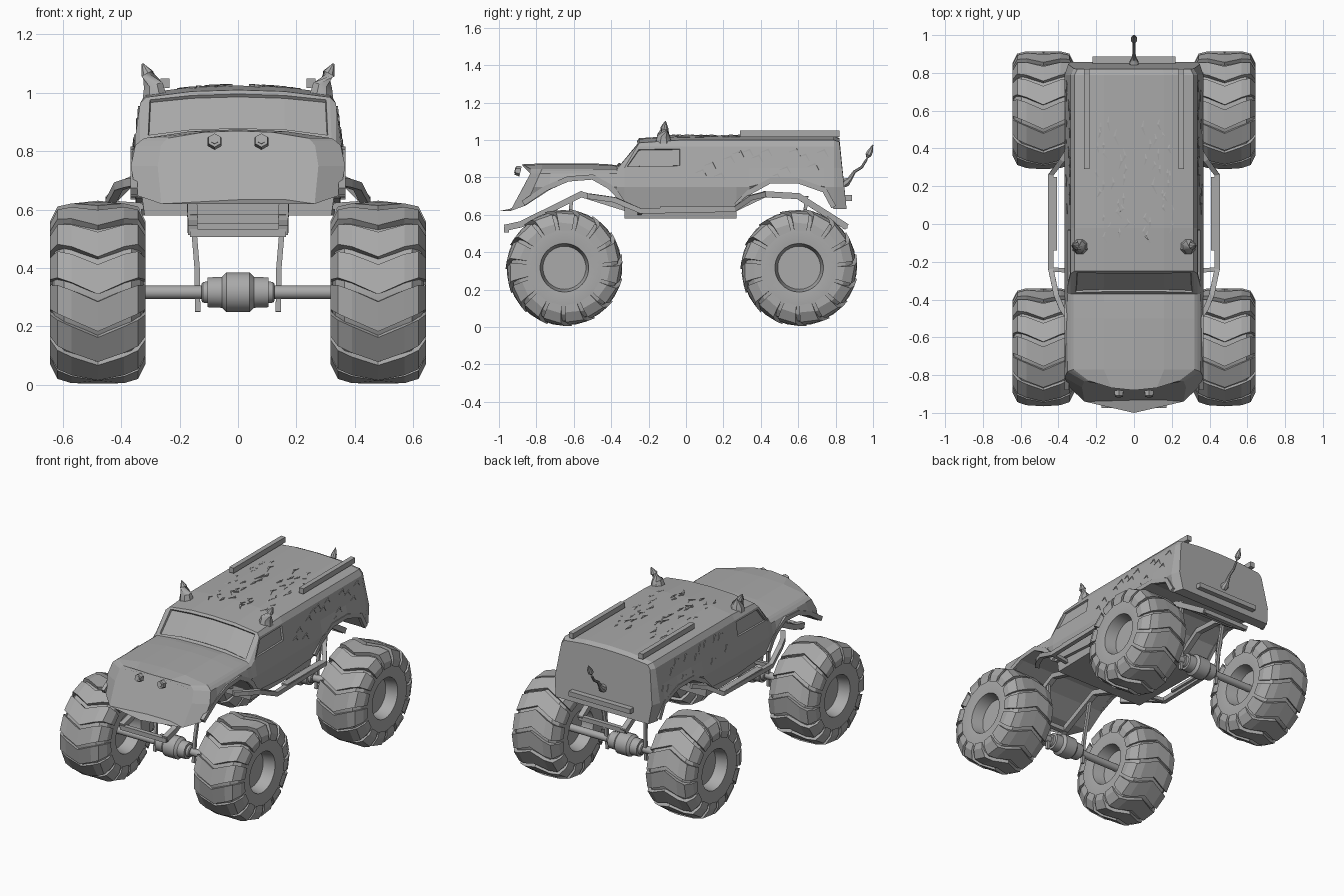
import bpy, bmesh, math, random
from mathutils import Vector

if "Cube" in bpy.data.objects:
    bpy.data.objects.remove(bpy.data.objects["Cube"])

GREY = (0.4, 0.4, 0.4, 1)
mat = bpy.data.materials.new("grey paint")
mat.use_nodes = True
mat.diffuse_color = GREY
mat.node_tree.nodes["Principled BSDF"].inputs["Base Color"].default_value = GREY


def finish(name, bm, smooth=None):
    bmesh.ops.recalc_face_normals(bm, faces=bm.faces)
    mesh = bpy.data.meshes.new(name)
    bm.to_mesh(mesh)
    bm.free()
    mesh.materials.append(mat)
    ob = bpy.data.objects.new(name, mesh)
    bpy.context.collection.objects.link(ob)
    if smooth:
        bpy.ops.object.select_all(action='DESELECT')
        ob.select_set(True)
        bpy.context.view_layer.objects.active = ob
        bpy.ops.object.shade_smooth_by_angle(angle=math.radians(smooth))
    return ob


def loft(bm, rings):
    """Skin closed rings of points and cap both ends; returns faces[span][side]."""
    vs = [[bm.verts.new(p) for p in r] for r in rings]
    n = len(vs[0])
    grid = [[bm.faces.new((a[j], a[(j + 1) % n], b[(j + 1) % n], b[j])) for j in range(n)]
            for a, b in zip(vs, vs[1:])]
    bm.faces.new(vs[0])
    bm.faces.new(vs[-1])
    return grid


def sweep(bm, pts, radii, n=4):
    """Sweep an n-sided section with per-point radius (or width, height) along a path."""
    pts = [Vector(p) for p in pts]
    rings = []
    for i, p in enumerate(pts):
        t = (pts[min(i + 1, len(pts) - 1)] - pts[max(i - 1, 0)]).normalized()
        ref = Vector((0, 0, 1)) if abs(t.z) < 0.9 else Vector((0, 1, 0))
        u = t.cross(ref).normalized()
        v = u.cross(t)
        r = radii[i] if isinstance(radii, list) else radii
        w, h = r if isinstance(r, tuple) else (r, r)
        rings.append([p + u * w * math.cos(a) + v * h * math.sin(a)
                      for a in (math.tau * (k + 0.5) / n for k in range(n))])
    loft(bm, rings)


def rod(name, pts, radii, n=4, sides=(1,), smooth=None):
    bm = bmesh.new()
    for s in sides:
        sweep(bm, [(s * x, y, z) for x, y, z in pts], radii, n)
    return finish(name, bm, smooth)


BOTH = (1, -1)

# Body shell: low y, top y, width scale, underside z, roof edge z, crown, slope start z
HOOD = 0.845
stations = [
    (-1.0, -.88, .75, .62, HOOD, .025, .62), (-.87, -.77, 1, .65, HOOD, .03, .62),
    (-.75, -.72, 1, .73, HOOD, .03, .62), (-.63, -.63, 1, .78, HOOD, .03, .62),
    (-.5, -.5, 1, .79, HOOD, .03, .62), (-.41, -.41, 1, .74, HOOD, .025, .62),
    (-.37, -.37, 1, .70, HOOD, .02, .62), (-.33, -.25, 1, .64, .985, .025, .85),
    (-.02, -.02, 1, .62, 1.0, .025, .62), (.27, .27, 1, .64, 1.0, .025, .62),
    (.34, .34, 1, .71, 1.0, .025, .62), (.45, .45, 1, .77, 1.0, .025, .62),
    (.6, .6, 1, .77, 1.0, .025, .62), (.74, .74, 1, .72, 1.0, .025, .62),
    (.79, .79, 1, .63, 1.0, .025, .62), (.86, .82, .95, .63, .99, .02, .62)]
rings = []
for i, (yl, yt, k, zb, zt, crown, z0) in enumerate(stations):
    cab = zt > 0.9
    belt, shoulder = (.85, .965) if cab else (.82, .835)
    half = [(0, zb), (.35, zb), (.367, max(.75, zb + .01)), (.352, belt),
            (.335, shoulder), (.315 if cab else .32, zt), (.16, zt + crown * .8), (0, zt + crown)]
    pts = []
    for x, z in half:
        f = min(1, max(0, (z - z0) / (zt - z0)))
        bow = .06 * (x / .35) ** 2 if i == 0 else 0
        pts.append((x * k, yl + (yt - yl) * f + bow, z))
    rings.append(pts + [(-x, y, z) for x, y, z in pts[-2:0:-1]])
bm = bmesh.new()
faces = loft(bm, rings)
bmesh.ops.recalc_face_normals(bm, faces=bm.faces)
# Recessed windscreen and side windows
for pane in (faces[6][5:9], [faces[7][3]], [faces[7][10]]):
    bmesh.ops.inset_region(bm, faces=pane, thickness=.018, depth=0)
    bmesh.ops.inset_region(bm, faces=pane, thickness=.003, depth=-.012)
finish("body_shell", bm)

# Wheel arch lips and belly pan
for name, rows in (("front_arch_lip", stations[1:8]), ("rear_arch_lip", stations[9:15])):
    rod(name, [(.356, r[0], r[3] + .012) for r in rows], (.016, .02), 4, BOTH)
bm = bmesh.new()
loft(bm, [[(s * w, y, z) for s, z in ((-1, .58), (1, .58), (1.03, .65), (-1.03, .65))]
          for y, w in ((-.33, .32), (.27, .33))])
finish("belly_pan", bm)

# Tyres with chevron lugs, wheels cupped on both faces
LUGS = 15
carcass = [(.075, .115), (.15, .13), (.157, .2), (.147, .25), (.115, .285), (.0, .295)]
profile = [(-x, r) for x, r in carcass] + carcass[-2::-1]
lug = [(0, .28, .315, 0), (.09, .275, .311, .13), (.138, .255, .297, .19), (.164, .2, .245, .2)]


def polar(c, x, r, t):
    return (c[0] + x, c[1] - r * math.sin(t), c[2] + r * math.cos(t))


for end, cy in (("front", -.65), ("rear", .605)):
    for s, side in ((1, "left"), (-1, "right")):
        c = (s * .48, cy, .317)
        bm = bmesh.new()
        loft(bm, [[polar(c, x, r, math.tau * k / 30) for k in range(30)] for x, r in profile])
        finish(f"{end}_{side}_wheel", bm, 30)
        bm = bmesh.new()
        for k in range(LUGS):
            a = math.tau * k / LUGS
            b = a + math.tau / LUGS * .8
            for m in BOTH:
                loft(bm, [[polar(c, m * x, r, t - sh) for r, t in
                           ((lo, a), (hi - .006, a), (hi, b), (lo, b))] for x, lo, hi, sh in lug])
        finish(f"{end}_{side}_tread", bm)

    # Axle with round differential, and hanger legs
    rod(f"{end}_axle", [(-.42, cy, .317), (.42, cy, .317)], .023, 16, smooth=40)
    diff = [(.125, .03), (.12, .036), (.105, .038), (.104, .052), (.055, .054), (.04, .069)]
    outline = [(-x, r) for x, r in diff] + diff[::-1]
    rod(f"{end}_differential", [(x, cy, .317) for x, r in outline],
        [r for x, r in outline], 16, smooth=35)
    rod(f"{end}_hanger_legs", [(.138, cy, .25), (.14, cy + .01, .4), (.165, cy + .04, .7)],
        .013, 4, BOTH)

# Frame rails, cross bars and side bars
rod("front_frame_rails", [(.155, -.97, .53), (.155, -.88, .55), (.16, -.56, .71), (.18, -.3, .63)],
    .024, 4, BOTH)
rod("rear_frame_rails", [(.18, .25, .63), (.16, .42, .71), (.16, .6, .7), (.155, .86, .535)],
    .024, 4, BOTH)
for name, y, z in (("front_bar", -.96, .52), ("front_cross_bar", -.84, .57),
                   ("rear_bar", .85, .54), ("rear_cross_bar", .74, .61)):
    rod(name, [(-.165, y, z), (.165, y, z)], .02)
rod("side_bars", [(.33, .42, .71), (.38, .34, .69), (.44, .26, .63), (.44, -.24, .62),
                  (.41, -.38, .68), (.38, -.45, .69), (.33, -.52, .7)], .02, 4, BOTH)
rod("side_steps", [(.43, .25, .635), (.43, -.14, .635)], (.03, .012), 4, BOTH)
rod("bar_mounts", [(.3, -.25, .61), (.44, -.24, .62)], .016, 4, BOTH)

# Roof rails, horns, nostrils
rod("roof_rails", [(.25, .29, 1.033), (.25, .82, 1.033)], (.022, .024), 4, BOTH)
rod("horns", [(.285, -.12, .985), (.29, -.12, 1.025), (.31, -.115, 1.065), (.327, -.11, 1.1)],
    [.045, .036, .022, .003], 8, BOTH, 40)
bm = bmesh.new()
for s in BOTH:
    for r, out in ((.028, .012), (.016, .016)):
        sweep(bm, [(s * .08, -.885, .832), (s * .08, -.9 - out, .834 + out / 3)], [r, r * .85], 6)
finish("nostrils", bm)

# Tail bumper and whip tail with a spear tip
rod("rear_bumper", [(-.22, .865, .69), (.22, .865, .69)], (.03, .022))
rod("tail", [(0, .84, .76), (0, .855, .775), (0, .875, .79), (0, .9, .83), (0, .94, .855),
             (0, .965, .895), (0, .975, .92), (0, .985, .94), (0, 1.0, .975)],
    [.02, .026, .014, .009, .008, .007, .018, .016, .002], 8, smooth=40)

# Raised jagged scratches on the roof and upper sides
random.seed(4)
bm = bmesh.new()
for s in BOTH:
    for k in range(24):
        x, y = random.uniform(.05, .2), -.1 + .62 * k / 24
        dx, dy = random.uniform(-.03, .03), random.uniform(.025, .05)
        path = [(x, y), (x + dx, y + dy), (x + dx * .5, y + dy * 1.8)]
        sweep(bm, [(s * px, py, 1.025 - .02 * (px / .25) ** 2) for px, py in path],
              [.002, .008, .002])
    for k in range(14):
        y, z = .05 + .05 * k, random.uniform(.8, .94)
        side = [(y, z), (y + .04, z + .015), (y + .06, z - .02)]
        sweep(bm, [(s * (.352 - .148 * (pz - .85)), py, pz) for py, pz in side], [.002, .007, .002])
finish("scratch_marks", bm)
